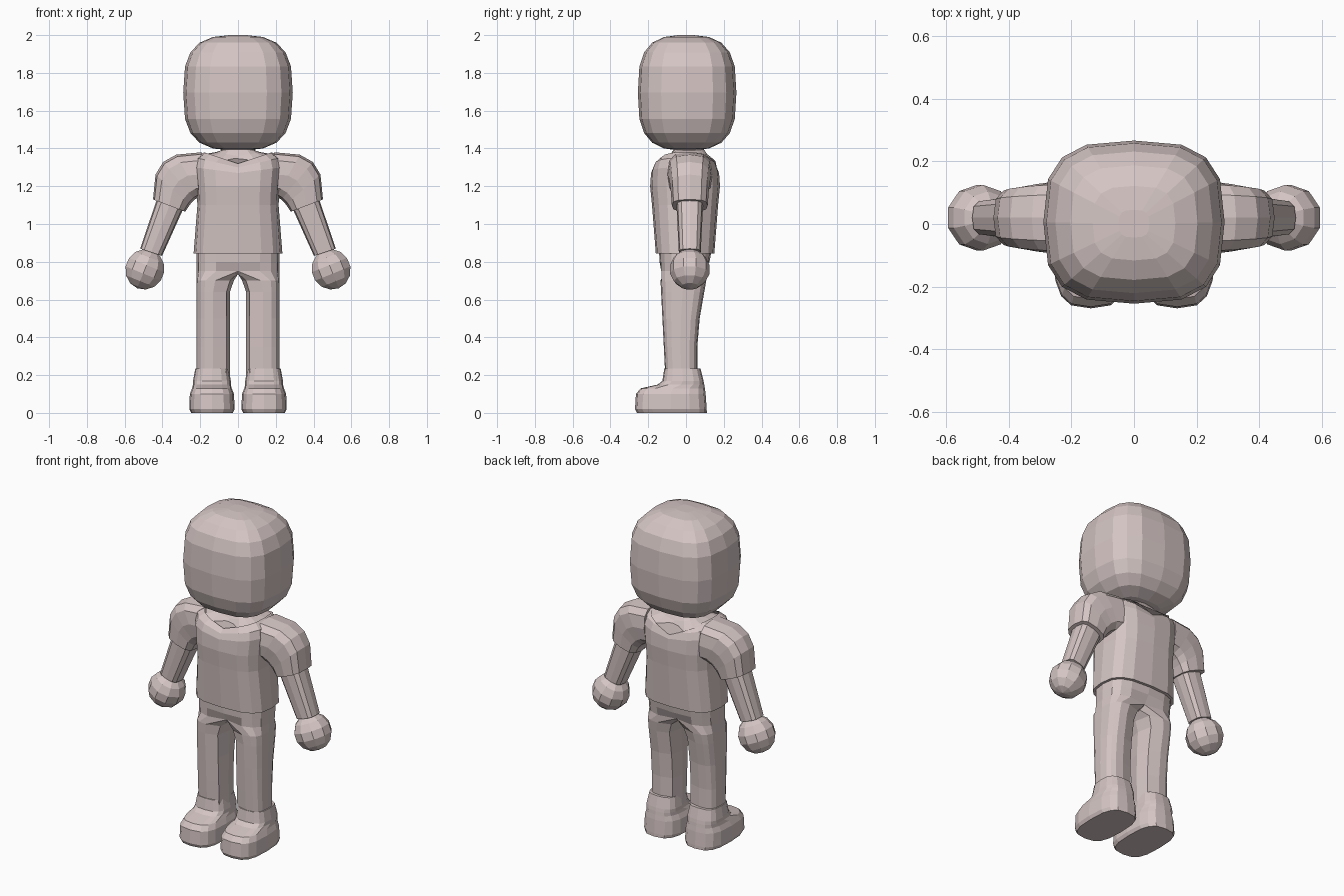
import bpy
import bmesh
from math import cos, sin, radians, copysign
from mathutils import Matrix

cube = bpy.data.objects.get("Cube")
if cube:
    bpy.data.objects.remove(cube, do_unlink=True)

COLOUR = (0.66, 0.56, 0.55, 1)
clay = bpy.data.materials.new("pale_clay")
clay.use_nodes = True
clay.diffuse_color = COLOUR
shader = clay.node_tree.nodes["Principled BSDF"]
shader.inputs["Base Color"].default_value = COLOUR
shader.inputs["Roughness"].default_value = 0.8


def rounded(angle, power=3):
    """Point on a unit square with rounded corners."""
    def soften(value):
        return copysign(abs(value) ** (2 / power), value)
    return soften(cos(radians(angle))), soften(sin(radians(angle)))


def section(angles, outer, inner, front, back, lift=0):
    """Rounded section between two (x, z) ends, from front to back in y."""
    points = []
    for angle in angles:
        u, v = rounded(angle)
        across, along = (1 + u) / 2, (1 + v) / 2
        points.append((inner[0] + (outer[0] - inner[0]) * across,
                       front + (back - front) * along,
                       inner[1] + (outer[1] - inner[1]) * across + lift * abs(u)))
    return points


def circle(sides):
    return [360 * i / sides for i in range(sides)]


def level(z, half, front, back, lift=0, centre=0):
    """Horizontal section."""
    return section(circle(16), (centre + half, z), (centre - half, z), front, back, lift)


def strip(bm, first, second, closed=True):
    count = len(first)
    for i in range(count if closed else count - 1):
        j = (i + 1) % count
        bm.faces.new((first[i], first[j], second[j], second[i]))


def finish(name, bm, mirror=False):
    bmesh.ops.recalc_face_normals(bm, faces=bm.faces)
    mesh = bpy.data.meshes.new(name)
    bm.to_mesh(mesh)
    bm.free()
    mesh.materials.append(clay)
    obj = bpy.data.objects.new(name, mesh)
    bpy.context.collection.objects.link(obj)
    if mirror:
        obj.modifiers.new("mirror", "MIRROR").use_clip = True


def loft(name, sections, mirror=False, cap_end=True):
    bm = bmesh.new()
    rings = [[bm.verts.new(point) for point in points] for points in sections]
    for first, second in zip(rings, rings[1:]):
        strip(bm, first, second)
    bm.faces.new(rings[0])
    if cap_end:
        bm.faces.new(rings[-1])
    finish(name, bm, mirror)


# Head: a rounded block with evenly stepped latitudes
head = []
for latitude in (-86, *range(-72, 73, 18), 86):
    width, height = rounded(latitude)
    head.append(level(1.695 + 0.305 * height, 0.29 * width, -0.255 * width, 0.267 * width))
loft("head", head)

# Neck flaring into the collar
loft("neck", [level(z, half, 0.01 - 0.8 * half, 0.02 + 0.8 * half, lift=half - 0.1)
              for z, half in ((1.29, 0.18), (1.36, 0.12), (1.4, 0.09), (1.45, 0.09))])

# Shirt body with an open collar that dips at front and back
loft("shirt", [level(z, half, -depth, depth - 0.01, lift)
               for z, half, depth, lift in (
                   (0.845, 0.235, 0.16, 0), (1.1, 0.215, 0.18, 0),
                   (1.2, 0.22, 0.19, 0), (1.27, 0.23, 0.185, 0.03),
                   (1.3, 0.22, 0.17, 0.05), (1.32, 0.18, 0.14, 0.06))],
     cap_end=False)

# Sleeves: the outer edge sweeps over the shoulder, the inner stays at the armpit
sleeves = []
for step in range(5):
    t = step / 4
    x, z = rounded(90 * (1 - t))
    sleeves.append(section(circle(12), (0.19 + 0.26 * x, 1.13 + 0.25 * z),
                           (0.18 + 0.1 * t, 1.15 - 0.085 * t * t),
                           -0.1 + 0.025 * t, 0.14 - 0.025 * t))
loft("sleeves", sleeves, mirror=True)

# Forearms tapering to the wrist
arms = []
for t in (0, 0.5, 1):
    x, z, radius = 0.35 + 0.11 * t, 1.13 - 0.28 * t, 0.072 - 0.014 * t
    arms.append(section(circle(12), (x + radius, z + radius / 3),
                        (x - radius, z - radius / 3), 0.02 - radius, 0.02 + radius))
loft("arms", arms, mirror=True)

# Ball hands, with their poles along the forearms
bm = bmesh.new()
bmesh.ops.create_uvsphere(
    bm, u_segments=10, v_segments=7, radius=0.108,
    matrix=Matrix.Translation((0.493, 0.02, 0.76)) @ Matrix.Rotation(radians(-22), 4, "Y"))
finish("hands", bm, mirror=True)


# Trousers: half a hip section that splits into a leg, then mirrored
def trouser_ring(bm, angles, z, inner):
    front = -0.1 - 0.05 * z
    back = 0.06 + 0.175 * max(0, z - 0.43)
    return [bm.verts.new(point)
            for point in section(angles, (0.22, z), (inner, z), front, back)]


bm = bmesh.new()
outside = [22.5 * i - 90 for i in range(9)]
hips = [trouser_ring(bm, outside, z, -0.22) for z in (0.87, 0.8, 0.75)]
for first, second in zip(hips, hips[1:]):
    strip(bm, first, second, closed=False)
for ring in hips:
    ring[0].co.x = ring[-1].co.x = 0
for end in (0, -1):
    hips[-1][end].co.y *= 0.8
previous = hips[-1] + [bm.verts.new((0, y, 0.735)) for y in (0.05, 0, -0.05)]
for z in (0.7, 0.64, 0.5, 0.35, 0.2):
    leg = trouser_ring(bm, outside + [135, 180, 225], z, 0.043 if z < 0.7 else 0.022)
    strip(bm, previous, leg)
    previous = leg
bm.faces.new(previous)
finish("trousers", bm, mirror=True)

# Shoes: a long toe box stepping up to the ankle
loft("shoes", [level(z, half, toe, 0.11 - 0.6 * z * z, centre=0.138)
               for z, half, toe in (
                   (0, 0.11, -0.26), (0.02, 0.12, -0.27), (0.1, 0.117, -0.265),
                   (0.13, 0.105, -0.24), (0.15, 0.1, -0.15),
                   (0.17, 0.1, -0.125), (0.235, 0.088, -0.115))],
     mirror=True)
